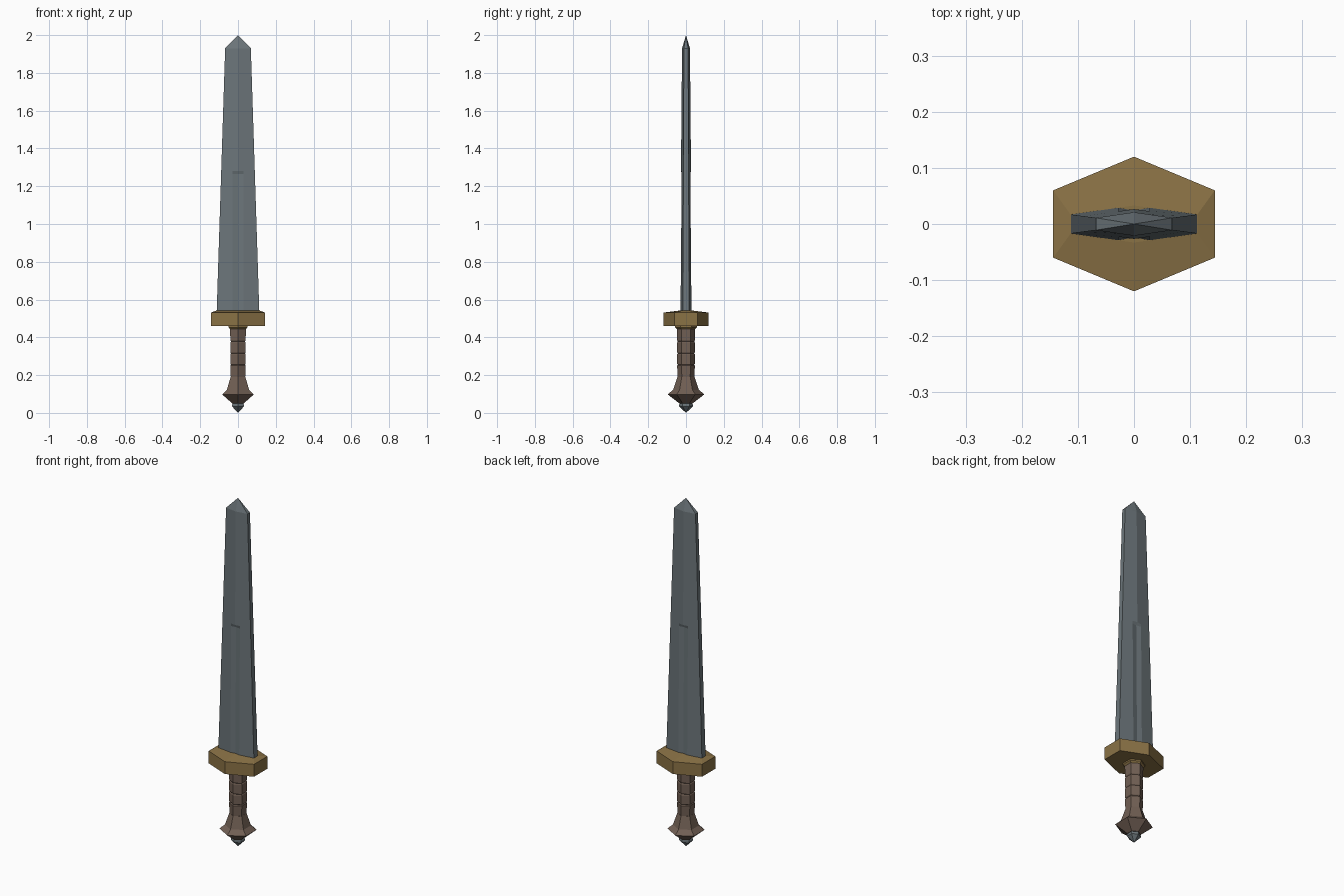
import bpy, bmesh, math

if "Cube" in bpy.data.objects:
    bpy.data.objects.remove(bpy.data.objects["Cube"])


def material(name, rgb):
    m = bpy.data.materials.new(name)
    m.diffuse_color = (*rgb, 1)
    m.use_nodes = True
    m.node_tree.nodes["Principled BSDF"].inputs["Base Color"].default_value = m.diffuse_color
    return m


STEEL = material("slate steel", (0.150, 0.180, 0.195))
BRASS = material("dull brass", (0.255, 0.168, 0.060))
LEATHER = material("brown leather", (0.165, 0.115, 0.088))


def loft(name, rings, mat):
    """Skin a stack of equal-length rings; a ring of one point closes to a tip."""
    bm = bmesh.new()
    rows = [[bm.verts.new(p) for p in r] for r in rings]
    for a, b in zip(rows, rows[1:]):
        n = max(len(a), len(b))
        for i in range(n):
            j = (i + 1) % n
            if len(b) == 1:
                bm.faces.new((a[i], a[j], b[0]))
            elif len(a) == 1:
                bm.faces.new((a[0], b[j], b[i]))
            else:
                bm.faces.new((a[i], a[j], b[j], b[i]))
    for row in (rows[0], rows[-1]):
        if len(row) > 2:
            bm.faces.new(row)
    bmesh.ops.recalc_face_normals(bm, faces=bm.faces)
    me = bpy.data.meshes.new(name)
    bm.to_mesh(me)
    bm.free()
    me.materials.append(mat)
    ob = bpy.data.objects.new(name, me)
    bpy.context.collection.objects.link(ob)
    return ob


def hexagon(r, z):
    # corner points along y
    if r == 0:
        return [(0, 0, z)]
    return [(r * math.sin(k * math.pi / 3), -r * math.cos(k * math.pi / 3), z)
            for k in range(6)]


def turned(name, profile, mat):
    return loft(name, [hexagon(r, z) for r, z in profile], mat)


def flat_hex(w, e, c, z):
    return [(0, -c, z), (w, -e, z), (w, e, z), (0, c, z), (-w, e, z), (-w, -e, z)]


def blade_ring(z, groove=0.0):
    # tapering section with blunt edges, a ridge and an optional V fuller
    t = (z - 0.53) / 1.40
    w, e, c = 0.113 - 0.045 * t, 0.017 - 0.006 * t, 0.033 - 0.012 * t
    f = 0.028
    s = c + (e - c) * f / w
    half = [(w, e), (f, s), (0, c - groove), (-f, s), (-w, e)]
    return [(x, y, z) for x, y in half] + [(-x, -y, z) for x, y in half]


# Blade with fuller reaching half way, then a short point
loft("blade", [blade_ring(0.53, 0.009), blade_ring(1.265, 0.009),
               blade_ring(1.28), blade_ring(1.93), [(0, 0, 2.0)]], STEEL)

# Guard: hexagonal block whose top rises gently to the blade
loft("guard", [flat_hex(0.144, 0.06, 0.12, 0.46),
               flat_hex(0.144, 0.06, 0.12, 0.531),
               flat_hex(0.113, 0.017, 0.033, 0.542)], BRASS)
turned("guard_collar", [(0.047, 0.442), (0.057, 0.452), (0.057, 0.465)], BRASS)

# Grip with shallow wrap grooves
grip = [(0.044, 0.185)]
for z in (0.255, 0.315, 0.378):
    grip += [(0.047, z - 0.005), (0.043, z), (0.047, z + 0.005)]
grip += [(0.048, 0.45)]
turned("grip", grip, LEATHER)

# Flared pommel and its steel end cap
turned("pommel", [(0.035, 0.05), (0.097, 0.098), (0.068, 0.122), (0.045, 0.19)], LEATHER)
turned("pommel_cap", [(0, 0.0), (0.036, 0.034), (0.036, 0.044), (0.028, 0.056)], STEEL)
